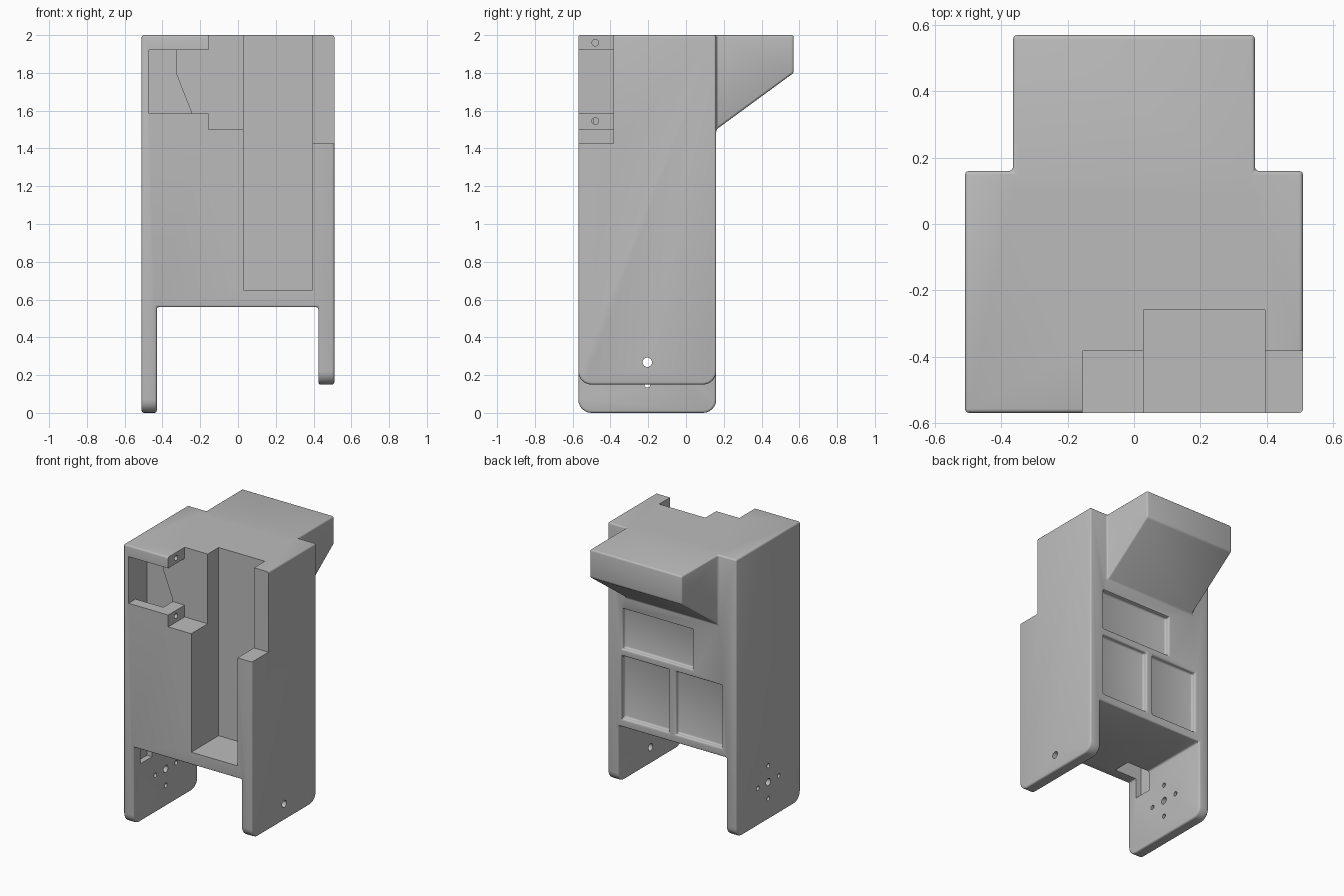
import bpy, bmesh, math
from mathutils import Vector

if "Cube" in bpy.data.objects:
    bpy.data.objects.remove(bpy.data.objects["Cube"])

grey = bpy.data.materials.new("light grey plastic")
grey.use_nodes = True
GREY = (0.5, 0.5, 0.5, 1)
grey.diffuse_color = GREY
grey.node_tree.nodes["Principled BSDF"].inputs["Base Color"].default_value = GREY


def prism(name, profile, axis, start, end):
    """Extrude a profile along x (points are y,z) or along y (points are x,z)."""
    bm = bmesh.new()
    place = (lambda a, b: (start, a, b)) if axis == "x" else (lambda a, b: (a, start, b))
    face = bm.faces.new([bm.verts.new(place(a, b)) for a, b in profile])
    push = Vector((end - start, 0, 0) if axis == "x" else (0, end - start, 0))
    ext = bmesh.ops.extrude_face_region(bm, geom=[face])
    moved = [g for g in ext["geom"] if isinstance(g, bmesh.types.BMVert)]
    bmesh.ops.translate(bm, verts=moved, vec=push)
    bmesh.ops.recalc_face_normals(bm, faces=bm.faces)
    mesh = bpy.data.meshes.new(name)
    bm.to_mesh(mesh)
    bm.free()
    mesh.materials.append(grey)
    obj = bpy.data.objects.new(name, mesh)
    bpy.context.collection.objects.link(obj)
    return obj


def box(name, x0, x1, y0, y1, z0, z1):
    return prism(name, [(x0, z0), (x1, z0), (x1, z1), (x0, z1)], "y", y0, y1)


def hole(name, x0, x1, y, z, r, sides=20):
    ring = [(y + r * math.cos(math.tau * i / sides), z + r * math.sin(math.tau * i / sides))
            for i in range(sides)]
    return prism(name, ring, "x", x0, x1)


def apply(obj, mod):
    bpy.context.view_layer.objects.active = obj
    bpy.ops.object.modifier_apply(modifier=mod.name)


def combine(obj, tool, operation="DIFFERENCE"):
    mod = obj.modifiers.new("combine", "BOOLEAN")
    mod.operation, mod.solver, mod.object = operation, "EXACT", tool
    apply(obj, mod)
    bpy.data.objects.remove(tool)


W, FRONT, BACK, TOP = 0.51, -0.57, 0.16, 2.0
FLOOR, SHORT = 0.56, 0.15

# Housing with one long and one short leg
housing = prism("housing", [(-W, 0), (-0.43, 0), (-0.43, FLOOR), (0.425, FLOOR),
                            (0.425, SHORT), (W, SHORT), (W, TOP), (-W, TOP)], "y", FRONT, BACK)

# Round the corners of the feet
bm = bmesh.new()
bm.from_mesh(housing.data)
feet = [e for e in bm.edges
        if all(v.co.z < SHORT + 0.01 for v in e.verts)
        and abs(e.verts[0].co.y - e.verts[1].co.y) < 0.01]
bmesh.ops.bevel(bm, geom=feet, offset=0.07, segments=6, profile=0.5, affect="EDGES")
bm.to_mesh(housing.data)
bm.free()

# Sloped hood on the back
combine(housing, prism("hood", [(0.1, 1.456), (0.57, 1.8), (0.57, TOP), (0.1, TOP)],
                       "x", -0.365, 0.365), "UNION")

# Recessed panels on the back
for x0, x1, z0, z1 in ((-0.165, 0.395, 1.12, 1.41),
                       (0.025, 0.395, 0.62, 1.07),
                       (-0.395, -0.03, 0.62, 1.07)):
    combine(housing, box("panel_cutter", x0, x1, BACK - 0.035, 0.3, z0, z1))

# Soften the moulded edges
soft = housing.modifiers.new("soft_edges", "BEVEL")
soft.width, soft.segments = 0.012, 3
soft.limit_method, soft.angle_limit = "ANGLE", math.radians(30)
soft.use_clamp_overlap = False
apply(housing, soft)

# Front recess: side pocket with two tabs, middle step and corner notch
combine(housing, prism("recess_cutter",
                       [(-0.47, 1.585), (-0.155, 1.585), (-0.155, 1.5), (0.2, 1.5),
                        (0.2, 1.425), (0.6, 1.425), (0.6, 2.1), (-0.155, 2.1),
                        (-0.155, 1.92), (-0.47, 1.92)], "y", -0.7, -0.383))

# Tall slot
combine(housing, box("slot_cutter", 0.028, 0.395, -0.7, -0.26, 0.65, 2.1))

# Cable channel from the pocket down to the long leg
combine(housing, prism("channel_cutter",
                       [(-0.47, 0.415), (-0.25, 0.415), (-0.25, 1.6), (-0.325, 1.79),
                        (-0.325, 1.92), (-0.47, 1.92)], "y", -0.49, -0.36))

# Axle hole through both legs, with four screw holes on the long leg
AY, AZ = -0.205, 0.268
combine(housing, hole("axle_cutter", -0.6, 0.6, AY, AZ, 0.025))
for dy, dz in ((1, 0), (-1, 0), (0, 1), (0, -1)):
    combine(housing, hole("screw_cutter", -0.6, -0.35, AY + 0.118 * dy, AZ + 0.118 * dz, 0.016))

# Screw holes in the two pocket tabs
for z in (1.96, 1.545):
    combine(housing, hole("tab_screw_cutter", -0.3, -0.1, -0.48, z, 0.018))

bpy.ops.object.select_all(action="DESELECT")
housing.select_set(True)
bpy.context.view_layer.objects.active = housing
bpy.ops.object.shade_smooth_by_angle(angle=math.radians(32))
